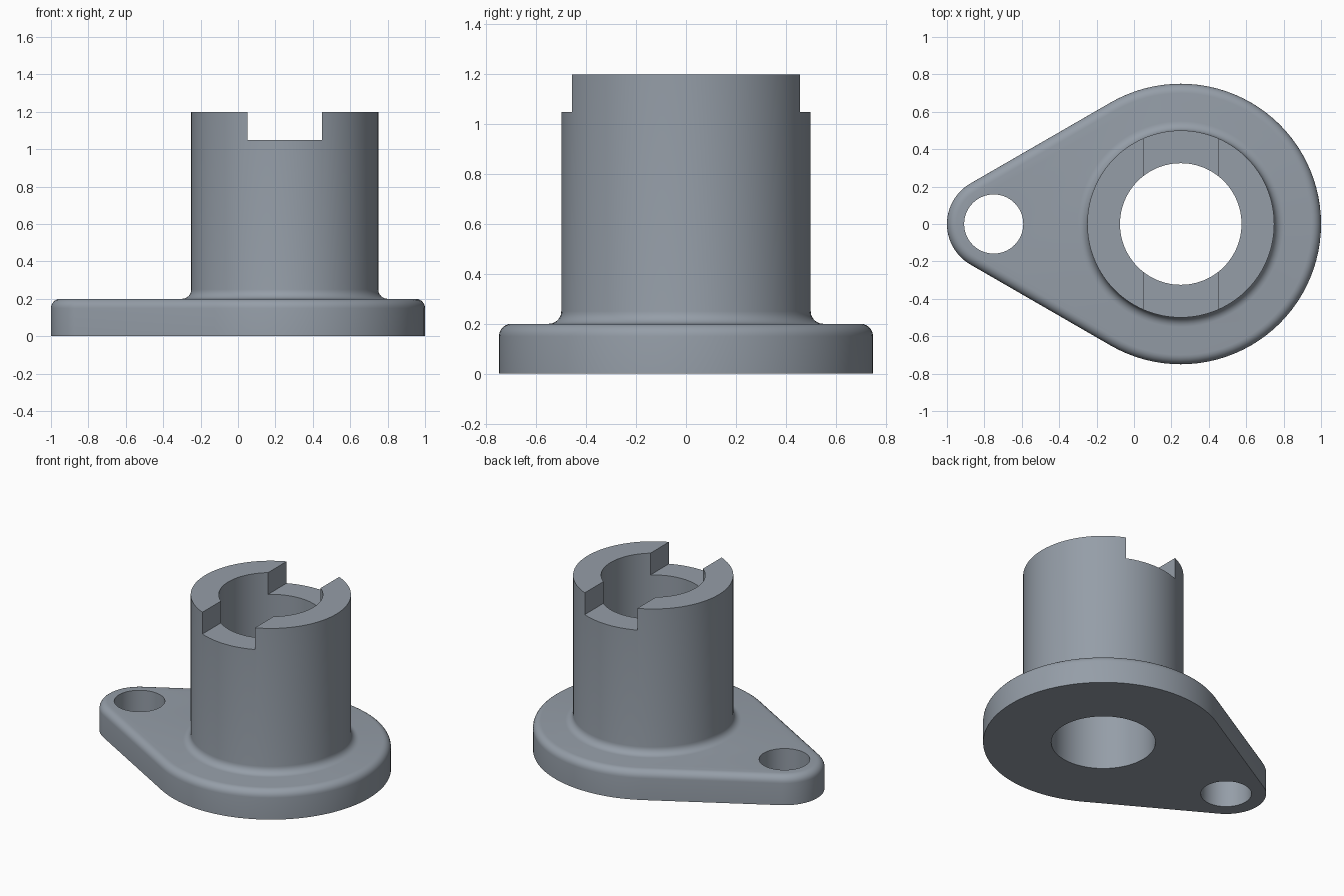
import bpy, bmesh, math

if "Cube" in bpy.data.objects:
    bpy.data.objects.remove(bpy.data.objects["Cube"])

SEG = 96                      # segments round each full circle
CX, HX = 0.25, -0.75          # tube axis and bolt hole axis (x)
R_BIG, R_SMALL, SLAB, FILLET = 0.75, 0.25, 0.2, 0.05

steel = bpy.data.materials.new("blue_grey_steel")
steel.diffuse_color = (0.30, 0.34, 0.39, 1)
steel.use_nodes = True
steel.node_tree.nodes["Principled BSDF"].inputs["Base Color"].default_value = steel.diffuse_color


def loft(name, rings):
    """Closed solid through rings of equal point count, bottom to top."""
    bm = bmesh.new()
    loops = [[bm.verts.new(p) for p in ring] for ring in rings]
    n = len(loops[0])
    for a, b in zip(loops, loops[1:]):
        for i in range(n):
            j = (i + 1) % n
            bm.faces.new((a[i], a[j], b[j], b[i]))
    bm.faces.new(loops[0][::-1])
    bm.faces.new(loops[-1])
    mesh = bpy.data.meshes.new(name)
    bm.to_mesh(mesh)
    bm.free()
    mesh.materials.append(steel)
    ob = bpy.data.objects.new(name, mesh)
    bpy.context.collection.objects.link(ob)
    return ob


def circle(x, r, z):
    return [(x + r * math.cos(2 * math.pi * i / SEG),
             r * math.sin(2 * math.pi * i / SEG), z) for i in range(SEG)]


def teardrop(inset, z):
    """Two arcs joined by their common tangents, pulled in by inset."""
    tangent = math.acos((R_SMALL - R_BIG) / (CX - HX)) - math.pi
    tangent = math.pi + tangent if tangent < 0 else tangent
    pts = []
    for x, r, a0, a1, n in ((CX, R_BIG - inset, -tangent, tangent, 64),
                            (HX, R_SMALL - inset, tangent, 2 * math.pi - tangent, 32)):
        for i in range(n + 1):
            a = a0 + (a1 - a0) * i / n
            pts.append((x + r * math.cos(a), r * math.sin(a), z))
    return pts


def boolean(target, other, operation):
    mod = target.modifiers.new(operation.lower(), 'BOOLEAN')
    mod.operation, mod.object, mod.solver = operation, other, 'EXACT'
    bpy.context.view_layer.objects.active = target
    bpy.ops.object.modifier_apply(modifier=mod.name)
    bpy.data.objects.remove(other)


STEPS = 6
arc = [math.pi / 2 * i / STEPS for i in range(STEPS + 1)]

# flange plate with rounded upper edge
flange = loft("flanged_bushing", [teardrop(0, 0)] + [
    teardrop(FILLET * (1 - math.cos(a)), SLAB - FILLET + FILLET * math.sin(a)) for a in arc])

# tube with a flared fillet at its foot
tube = loft("tube", [circle(CX, 0.55, 0.1)] + [
    circle(CX, 0.55 - FILLET * math.sin(a), SLAB + FILLET * (1 - math.cos(a))) for a in arc]
    + [circle(CX, 0.5, 1.2)])
boolean(flange, tube, 'UNION')

# bore, bolt hole and cross slot
boolean(flange, loft("bore", [circle(CX, 0.325, z) for z in (-0.2, 1.5)]), 'DIFFERENCE')
boolean(flange, loft("bolt_hole", [circle(HX, 0.158, z) for z in (-0.2, 0.5)]), 'DIFFERENCE')
slot = [(0.05, -1), (0.45, -1), (0.45, 1), (0.05, 1)]
boolean(flange, loft("slot", [[(x, y, z) for x, y in slot] for z in (1.05, 1.5)]), 'DIFFERENCE')

# smooth curved walls, crisp edges
bpy.ops.object.select_all(action='DESELECT')
flange.select_set(True)
bpy.context.view_layer.objects.active = flange
bpy.ops.object.shade_smooth_by_angle(angle=math.radians(30))
